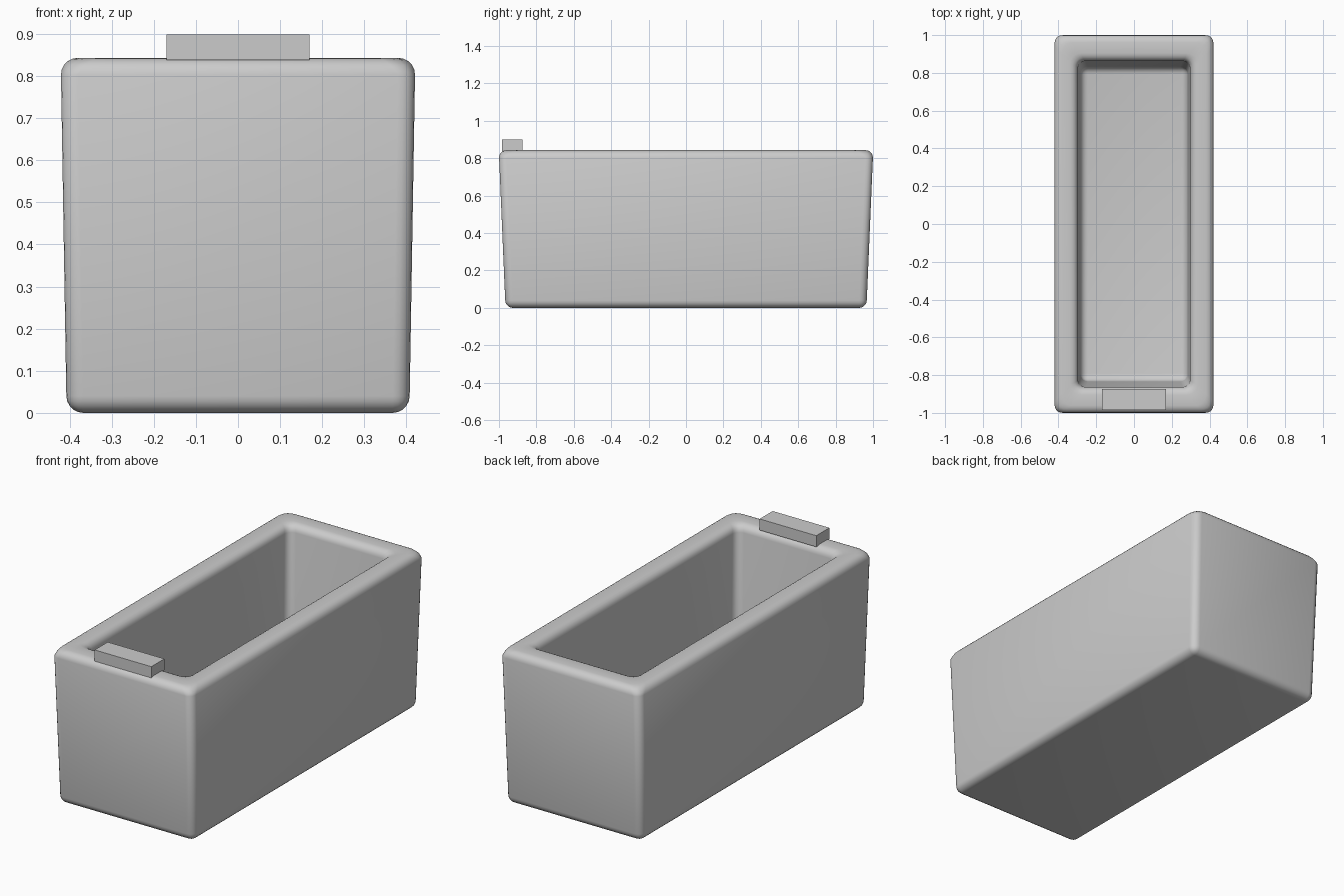
import bpy, bmesh

if "Cube" in bpy.data.objects:
    bpy.data.objects.remove(bpy.data.objects["Cube"])

HEIGHT = 0.843


def finish(bm, name):
    bmesh.ops.recalc_face_normals(bm, faces=bm.faces)
    mesh = bpy.data.meshes.new(name)
    bm.to_mesh(mesh)
    bm.free()
    obj = bpy.data.objects.new(name, mesh)
    bpy.context.collection.objects.link(obj)
    return obj


def ring(bm, hx, hy, z):
    return [bm.verts.new((sx * hx, sy * hy, z))
            for sx, sy in ((-1, -1), (1, -1), (1, 1), (-1, 1))]


# Tub: tapered outer shell, flat rim, tapered cavity with a floor
bm = bmesh.new()
rings = [ring(bm, *r) for r in (
    (0.407, 0.965, 0.0),        # underside
    (0.421, 1.001, HEIGHT),     # outer rim
    (0.298, 0.865, HEIGHT),     # inner rim
    (0.284, 0.832, 0.12))]      # floor
for a, b in zip(rings, rings[1:]):
    for i in range(4):
        j = (i + 1) % 4
        bm.faces.new((a[i], a[j], b[j], b[i]))
bm.faces.new(rings[0])
bm.faces.new(rings[-1])
tub = finish(bm, "tub_shell")

# Rounded edges all around
bevel = tub.modifiers.new("rounding", 'BEVEL')
bevel.width = 0.04
bevel.segments = 5
bevel.limit_method = 'NONE'
tub.data.shade_smooth()

# Tap block standing on the front rim
bm = bmesh.new()
bmesh.ops.create_cube(bm, size=1.0)
bmesh.ops.scale(bm, verts=bm.verts, vec=(0.34, 0.112, 0.061))
bmesh.ops.translate(bm, verts=bm.verts, vec=(0, -0.929, 0.8685))
finish(bm, "tap_block")
